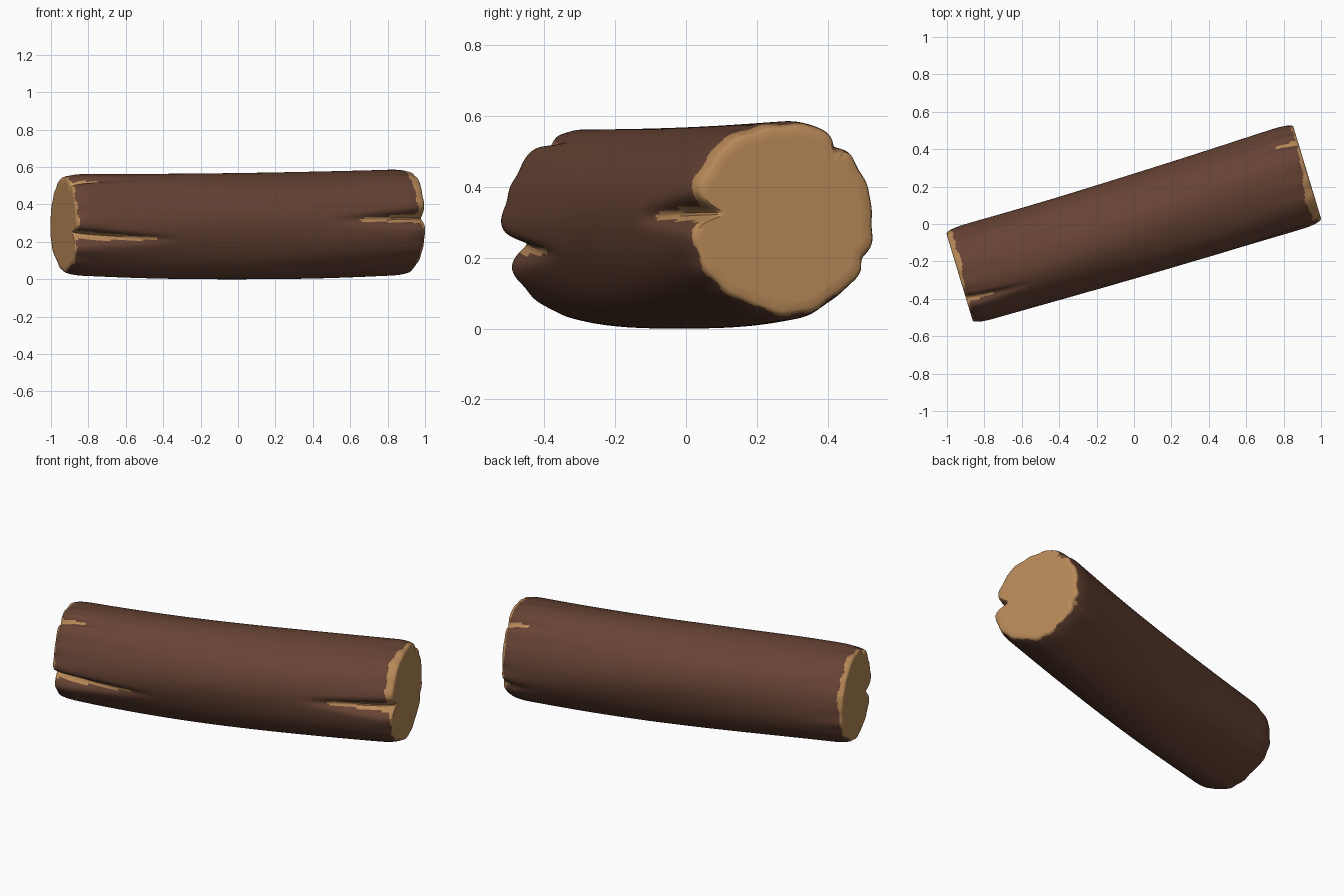
import bpy, bmesh, math
from math import sin, cos, pi, exp, radians

if "Cube" in bpy.data.objects:
    bpy.data.objects.remove(bpy.data.objects["Cube"])

NA, NS = 192, 140            # divisions around and along
U0, U1 = -0.975, 0.966       # end positions along the log axis
YAW = radians(16.8)

# splits: (end, angle from front, depth, half width, length, tan length)
SPLITS = [
    (-1, -0.27, 0.075, 0.13, 0.62, 0.44),
    (-1, 1.05, 0.035, 0.10, 0.40, 0.15),
    (1, 0.08, 0.085, 0.13, 0.55, 0.37),
    (1, 2.25, 0.022, 0.09, 0.30, 0.13),
    (1, 3.58, 0.014, 0.10, 0.20, 0.04),
]


def material(name, rgb):
    m = bpy.data.materials.new(name)
    m.diffuse_color = (*rgb, 1)
    m.use_nodes = True
    m.node_tree.nodes["Principled BSDF"].inputs["Base Color"].default_value = m.diffuse_color
    return m


def wrap(a):
    return (a + pi) % (2 * pi) - pi


def lerp3(u, a, b, c):
    """Smooth blend through left, middle and right values."""
    t = u / 0.97
    return b + (c - a) / 2 * t + ((a + c) / 2 - b) * t * t


def wobble(a):
    return 0.5 * sin(7 * a + 1) + 0.3 * sin(13 * a + 2) + 0.3 * sin(19 * a)


def end_gap(u, end):
    return U1 - u if end > 0 else u - U0


def point(u, a, scale=1.0):
    """Position on the log surface."""
    gap = min(U1 - u, u - U0)
    r = 0.004 * sin(3 * a + 2 * u) + 0.003 * sin(5 * a - 3 * u)
    r += 0.006 * wobble(a) * exp(-gap / 0.12)
    # rounded rim
    k = max(0, 1 - gap / 0.11)
    r -= 0.024 * (1 - math.sqrt(max(0, 1 - k * k)))
    # splits at the ends
    for end, a0, d, w, length, _ in SPLITS:
        f = max(0, 1 - end_gap(u, end) / length)
        r -= d * f ** 1.5 * exp(-(wrap(a - a0) / (w * (0.45 + 0.55 * f))) ** 2)
    rv = (lerp3(u, 0.264, 0.268, 0.283) + r) * scale
    rz = (lerp3(u, 0.268, 0.284, 0.280) + r) * scale
    cv, cz = lerp3(u, -0.003, -0.012, -0.003), lerp3(u, 0.298, 0.287, 0.312)
    v, z = cv - rv * cos(a), cz + rz * sin(a)
    return (u * cos(YAW) - v * sin(YAW), u * sin(YAW) + v * cos(YAW), z)


def is_bare(u, a):
    """Bare wood shows in the splits and in a ragged fringe on the rims."""
    for end, a0, d, w, _, tan_len in SPLITS:
        f = 1 - end_gap(u, end) / tan_len
        if f > 0 and abs(wrap(a - a0)) < w * (0.2 + 0.65 * f):
            return True
    rag = 0.008 * wobble(a)
    right = 0.012 + 0.036 * exp(-(wrap(a - 0.85) / 0.75) ** 4) + rag
    left = 0.009 + 0.022 * exp(-(wrap(a - 2.4) / 0.9) ** 4) + rag
    return U1 - u < right or u - U0 < left


# rows packed closer toward both ends
def row(i):
    t = 2 * i / NS - 1
    t = 0.35 * t + 0.65 * sin(t * pi / 2)
    return (U0 + U1) / 2 + t * (U1 - U0) / 2


angles = [2 * pi * j / NA for j in range(NA)]
us = [row(i) for i in range(NS + 1)]
bm = bmesh.new()
rings = [[bm.verts.new(point(u, a)) for a in angles] for u in us]

# bark wall
for i in range(NS):
    for j in range(NA):
        k = (j + 1) % NA
        f = bm.faces.new((rings[i][j], rings[i + 1][j], rings[i + 1][k], rings[i][k]))
        f.material_index = int(is_bare((us[i] + us[i + 1]) / 2, angles[j] + pi / NA))

# cut end faces
for u, ring in ((U0, rings[0]), (U1, rings[-1])):
    prev = ring
    for s in (0.9, 0.7, 0.4):
        cur = [bm.verts.new(point(u, a, s)) for a in angles]
        for j in range(NA):
            k = (j + 1) % NA
            bm.faces.new((prev[j], prev[k], cur[k], cur[j])).material_index = 1
        prev = cur
    bm.faces.new(prev).material_index = 1

bmesh.ops.recalc_face_normals(bm, faces=bm.faces)
mesh = bpy.data.meshes.new("log")
bm.to_mesh(mesh)
bm.free()
mesh.materials.append(material("dark bark", (0.133, 0.056, 0.034)))
mesh.materials.append(material("bare wood", (0.479, 0.250, 0.098)))
log = bpy.data.objects.new("log", mesh)
bpy.context.collection.objects.link(log)

# settle on the floor
low = min(v.co.z for v in mesh.vertices)
for v in mesh.vertices:
    v.co.z -= low

bpy.context.view_layer.objects.active = log
log.select_set(True)
bpy.ops.object.shade_smooth_by_angle(angle=radians(40))
